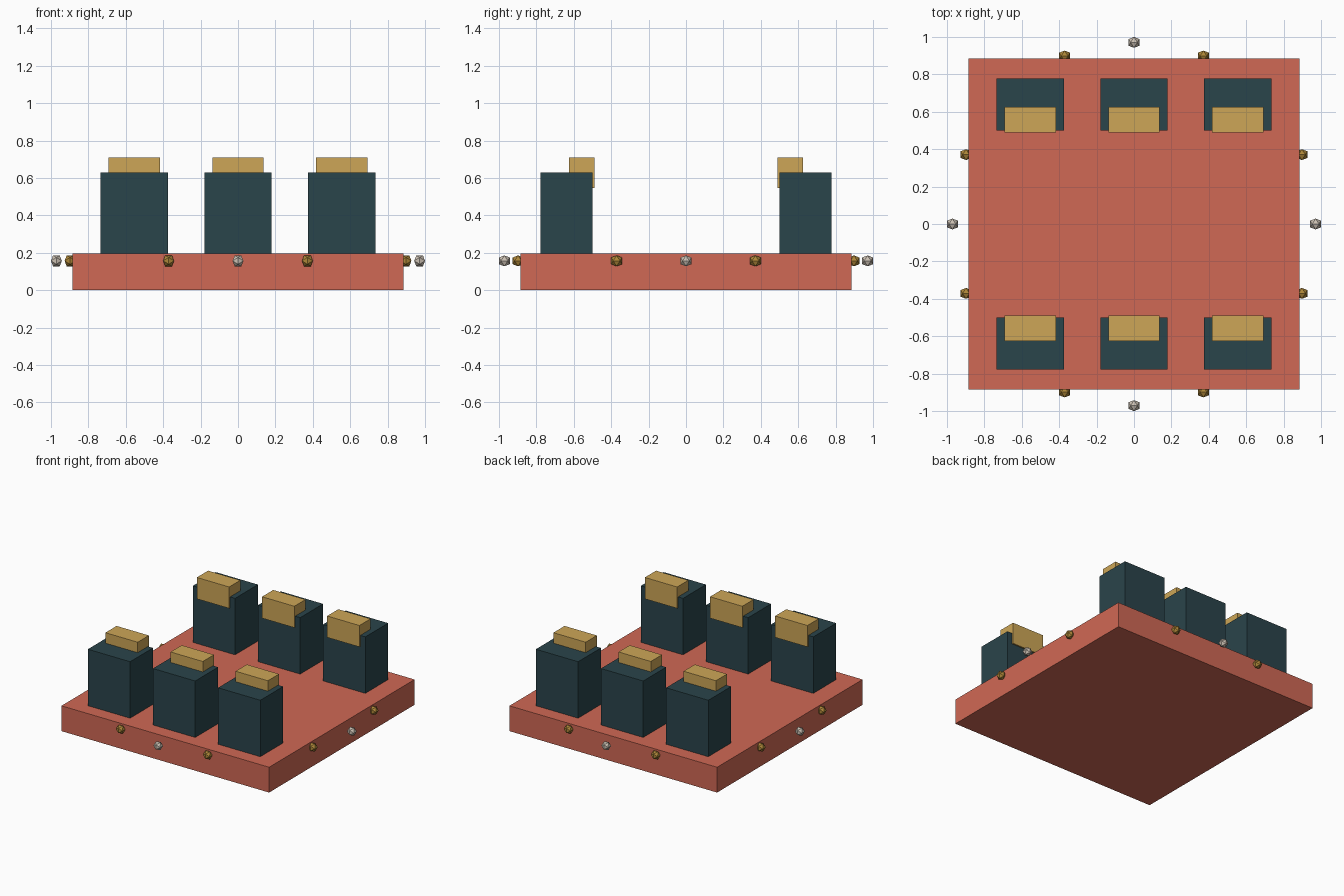
import bpy, bmesh
from mathutils import Vector

if "Cube" in bpy.data.objects:
    bpy.data.objects.remove(bpy.data.objects["Cube"])


def material(name, rgb):
    m = bpy.data.materials.new(name)
    m.diffuse_color = (*rgb, 1)
    m.use_nodes = True
    m.node_tree.nodes["Principled BSDF"].inputs["Base Color"].default_value = m.diffuse_color
    return m


RED = material("terracotta", (0.63, 0.14, 0.09))
DARK = material("dark_teal", (0.023, 0.058, 0.07))
SAND = material("sand", (0.61, 0.38, 0.095))
GOLD = material("gold", (0.42, 0.24, 0.04))
SILVER = material("silver", (0.60, 0.53, 0.45))


def finish(name, bm, loc, mat):
    bmesh.ops.recalc_face_normals(bm, faces=bm.faces)
    mesh = bpy.data.meshes.new(name)
    bm.to_mesh(mesh)
    bm.free()
    mesh.materials.append(mat)
    ob = bpy.data.objects.new(name, mesh)
    ob.location = loc
    bpy.context.collection.objects.link(ob)


def box(name, loc, size, mat):
    bm = bmesh.new()
    bmesh.ops.create_cube(bm, size=1)
    bmesh.ops.scale(bm, vec=size, verts=bm.verts)
    finish(name, bm, loc, mat)


def stud(name, loc, mat, half=0.029):
    # icosahedron with its two-fold axes along x, y and z
    bm = bmesh.new()
    short = half / 1.618034
    for a in (-short, short):
        for b in (-half, half):
            for co in ((a, 0, b), (0, b, a), (b, a, 0)):
                bm.verts.new(Vector(co))
    bmesh.ops.convex_hull(bm, input=bm.verts)
    finish(name, bm, loc, mat)


# base slab
box("base", (0, 0, 0.0975), (1.77, 1.77, 0.195), RED)

# two facing rows of blocks, each with a cap on its inner edge
for side, row in ((-1, "front"), (1, "back")):
    for i, x in enumerate((-0.555, 0, 0.555), 1):
        box(f"{row}_block_{i}", (x, side * 0.639, 0.4125), (0.36, 0.278, 0.435), DARK)
        box(f"{row}_cap_{i}", (x, side * 0.557, 0.628), (0.275, 0.136, 0.165), SAND)

# studs around the rim: gold pairs and one silver per side
Z = 0.157
for s in (-1, 1):
    tag = "plus" if s > 0 else "minus"
    stud(f"silver_stud_x_{tag}", (s * 0.971, 0, Z), SILVER)
    stud(f"silver_stud_y_{tag}", (0, s * 0.971, Z), SILVER)
    for i, t in enumerate((-0.371, 0.371), 1):
        stud(f"gold_stud_x_{tag}_{i}", (s * 0.898, t, Z), GOLD)
        stud(f"gold_stud_y_{tag}_{i}", (t, s * 0.898, Z), GOLD)
